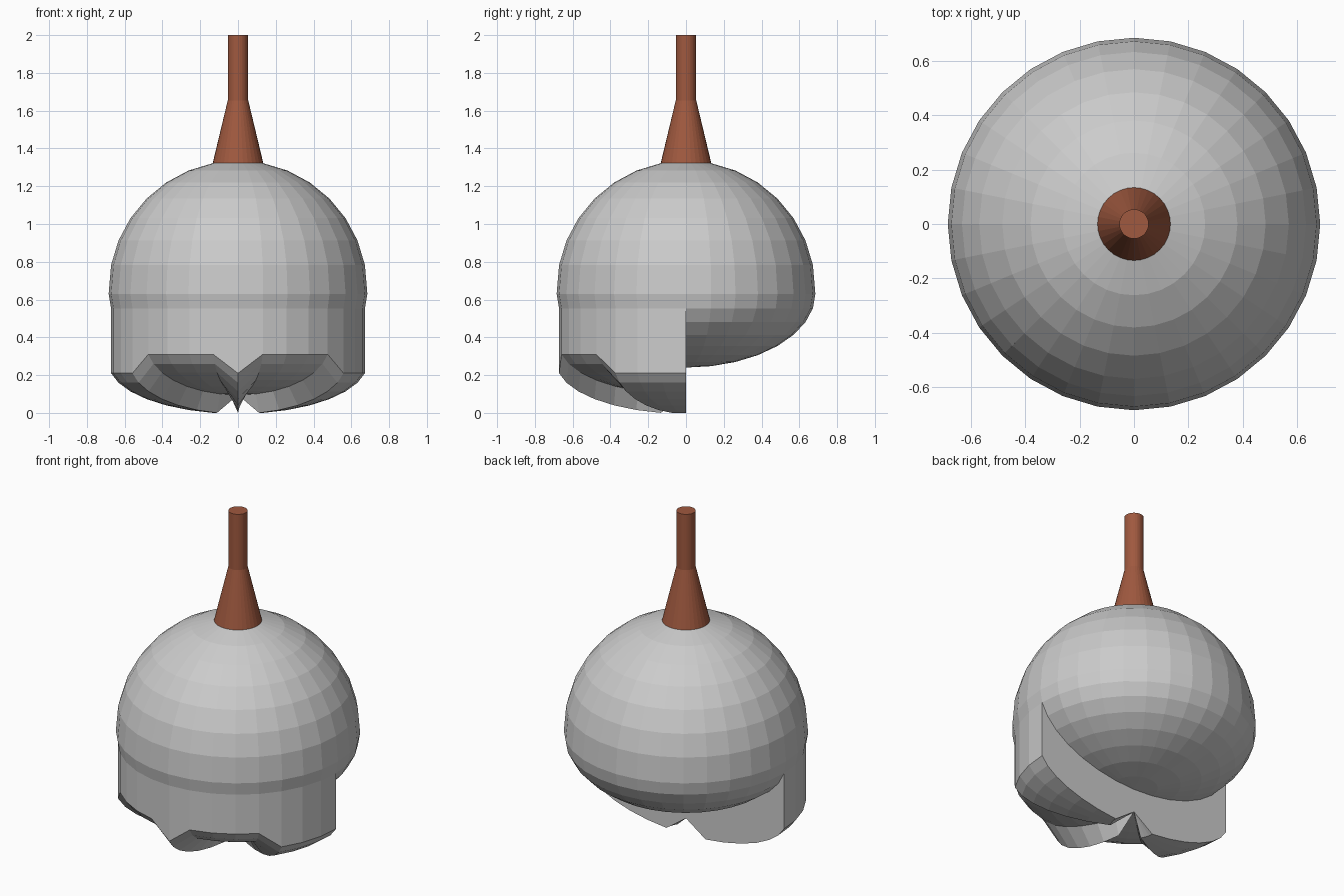
import bpy, bmesh, math

if "Cube" in bpy.data.objects:
    bpy.data.objects.remove(bpy.data.objects["Cube"])

R = 0.685            # sphere radius
TOP_Z = 0.65         # centre of the round upper half


def azimuth(p):
    """Degrees away from the front (-y), same on both sides."""
    return math.degrees(math.atan2(abs(p.x), -p.y))


def extrude(bm, faces):
    """Extrude faces and return the new vertices, not yet moved."""
    out = bmesh.ops.extrude_face_region(bm, geom=faces)["geom"]
    return [g for g in out if isinstance(g, bmesh.types.BMVert)]


def make_object(name, bm):
    bmesh.ops.recalc_face_normals(bm, faces=bm.faces[:])
    mesh = bpy.data.meshes.new(name)
    bm.to_mesh(mesh)
    bm.free()
    obj = bpy.data.objects.new(name, mesh)
    bpy.context.collection.objects.link(obj)
    return obj


# Head: round above the equator, flattened below it
bm = bmesh.new()
bmesh.ops.create_uvsphere(bm, u_segments=32, v_segments=16, radius=1.0)
for v in bm.verts:
    s = v.co.z
    v.co.x *= R
    v.co.y *= R
    v.co.z = TOP_Z + R * s if s > 0.01 else 0.63 + 0.39 * s

# Jaw: front lower half drawn down, with two raised mouth openings
jaw = []
for f in bm.faces:
    c = f.calc_center_median()
    if c.y < 0 and c.z < 0.55:
        jaw.append(f)
for v in extrude(bm, jaw):
    s = (0.63 - v.co.z) / 0.39
    v.co.z = 0.262 - 0.267 * s
    at_pole = math.hypot(v.co.x, v.co.y) < 0.01
    if at_pole or 10 < azimuth(v.co) < 46:
        v.co.z += 0.10

# Eye sockets: face patches pushed inwards
for side in (-1, 1):
    patch = []
    for f in bm.faces:
        c = f.calc_center_median()
        if c.x * side > 0 and 0.79 < c.z < 1.02 and 22.5 < azimuth(c) < 45:
            patch.append(f)
    for v in extrude(bm, patch):
        v.co.x *= 0.86
        v.co.y *= 0.86
        v.co.z = 0.907 + (v.co.z - 0.907) * 0.9
make_object("head", bm)

# Spike: flared base and straight shaft, revolved
SIDES = 32
bm = bmesh.new()
rings = []
for r, z in ((0.134, 1.322), (0.054, 1.655), (0.054, 2.0)):
    angles = [2 * math.pi * i / SIDES for i in range(SIDES)]
    rings.append([bm.verts.new((r * math.cos(a), r * math.sin(a), z)) for a in angles])
for low, high in zip(rings, rings[1:]):
    for i in range(SIDES):
        j = (i + 1) % SIDES
        bm.faces.new((low[i], low[j], high[j], high[i]))
bm.faces.new(rings[0][::-1])
bm.faces.new(rings[-1])
spike = make_object("spike", bm)

brown = bpy.data.materials.new("brown")
brown.diffuse_color = (0.35, 0.10, 0.05, 1.0)
brown.use_nodes = True
brown.node_tree.nodes["Principled BSDF"].inputs["Base Color"].default_value = brown.diffuse_color
spike.data.materials.append(brown)
